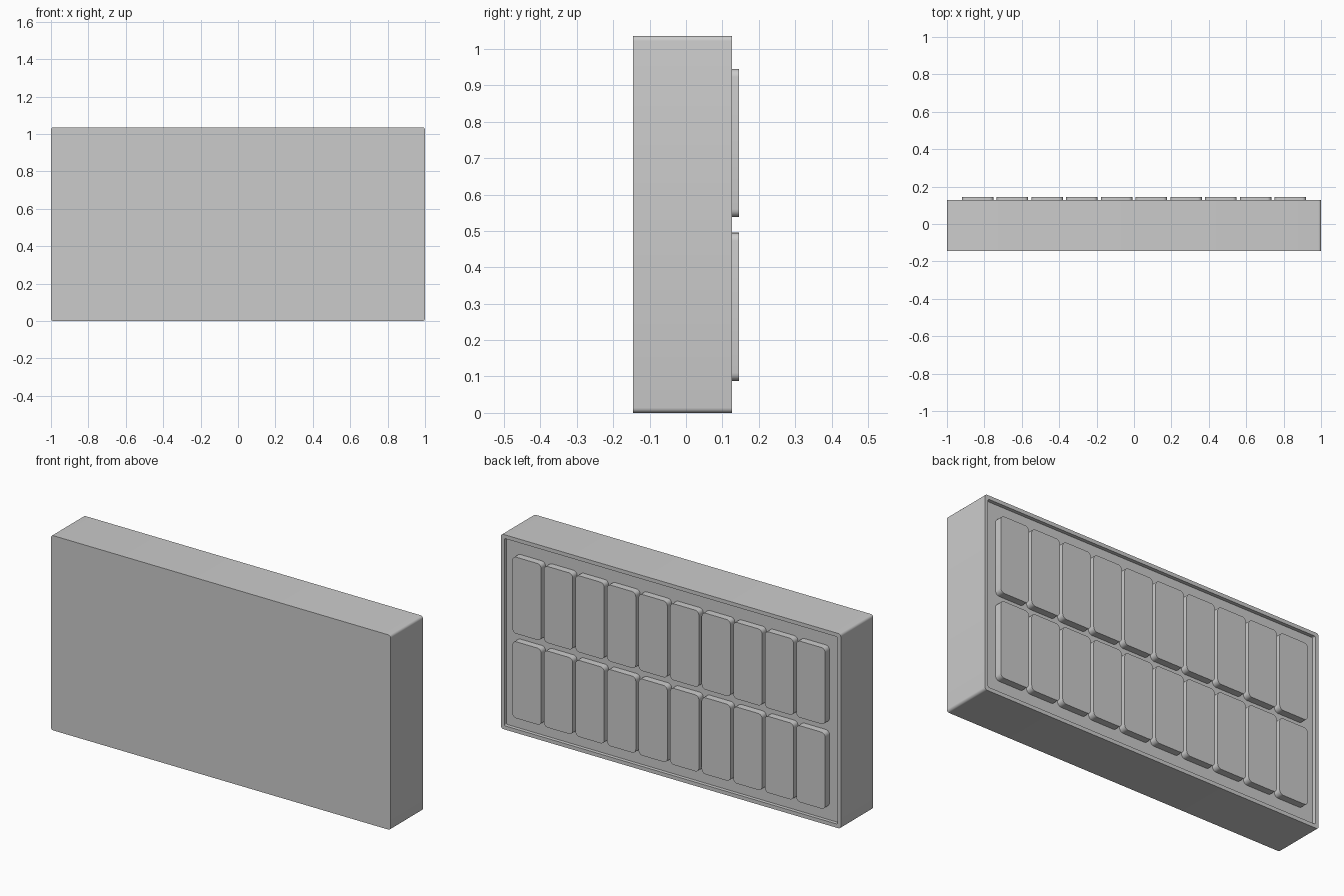
import bpy, bmesh, math

if "Cube" in bpy.data.objects:
    bpy.data.objects.remove(bpy.data.objects["Cube"])

H = 1.036          # overall height
FRONT, RIM, FLOOR, TOP = -0.145, 0.127, 0.108, 0.145


def rounded_rect(x, z, w, h, r, seg=5):
    """Outline in the XZ plane with rounded corners."""
    pts = []
    for i, (sx, sz) in enumerate([(1, 1), (-1, 1), (-1, -1), (1, -1)]):
        for k in range(seg + 1):
            a = math.pi / 2 * (i + k / seg)
            pts.append((x + sx * (w / 2 - r) + r * math.cos(a),
                        z + sz * (h / 2 - r) + r * math.sin(a)))
    return pts


def loft(name, sections):
    """Join (outline, y) sections of equal point count and cap both ends."""
    bm = bmesh.new()
    rings = [[bm.verts.new((x, y, z)) for x, z in pts] for pts, y in sections]
    n = len(rings[0])
    for a, b in zip(rings, rings[1:]):
        for i in range(n):
            j = (i + 1) % n
            bm.faces.new((a[i], a[j], b[j], b[i]))
    bm.faces.new(rings[0])
    bm.faces.new(rings[-1])
    bmesh.ops.recalc_face_normals(bm, faces=bm.faces[:])
    mesh = bpy.data.meshes.new(name)
    bm.to_mesh(mesh)
    bm.free()
    obj = bpy.data.objects.new(name, mesh)
    bpy.context.collection.objects.link(obj)
    bpy.ops.object.select_all(action='DESELECT')
    obj.select_set(True)
    bpy.context.view_layer.objects.active = obj
    bpy.ops.object.shade_smooth_by_angle(angle=math.radians(30))
    return obj


# Housing with a shallow recess inside a thin rim on the back
outer = rounded_rect(0, H / 2, 2.0, H, 0.014)
inner = rounded_rect(0, H / 2, 1.96, H - 0.04, 0.006)
loft("housing", [(outer, FRONT), (outer, RIM), (inner, RIM), (inner, FLOOR)])

# Two rows of ten raised rounded panels
for row, z in enumerate((0.2915, 0.7415)):
    for col in range(10):
        x = (col - 4.5) * 0.1857
        pts = rounded_rect(x, z, 0.169, 0.407, 0.022)
        loft(f"panel_{row + 1}_{col + 1}", [(pts, FLOOR - 0.004), (pts, TOP)])
